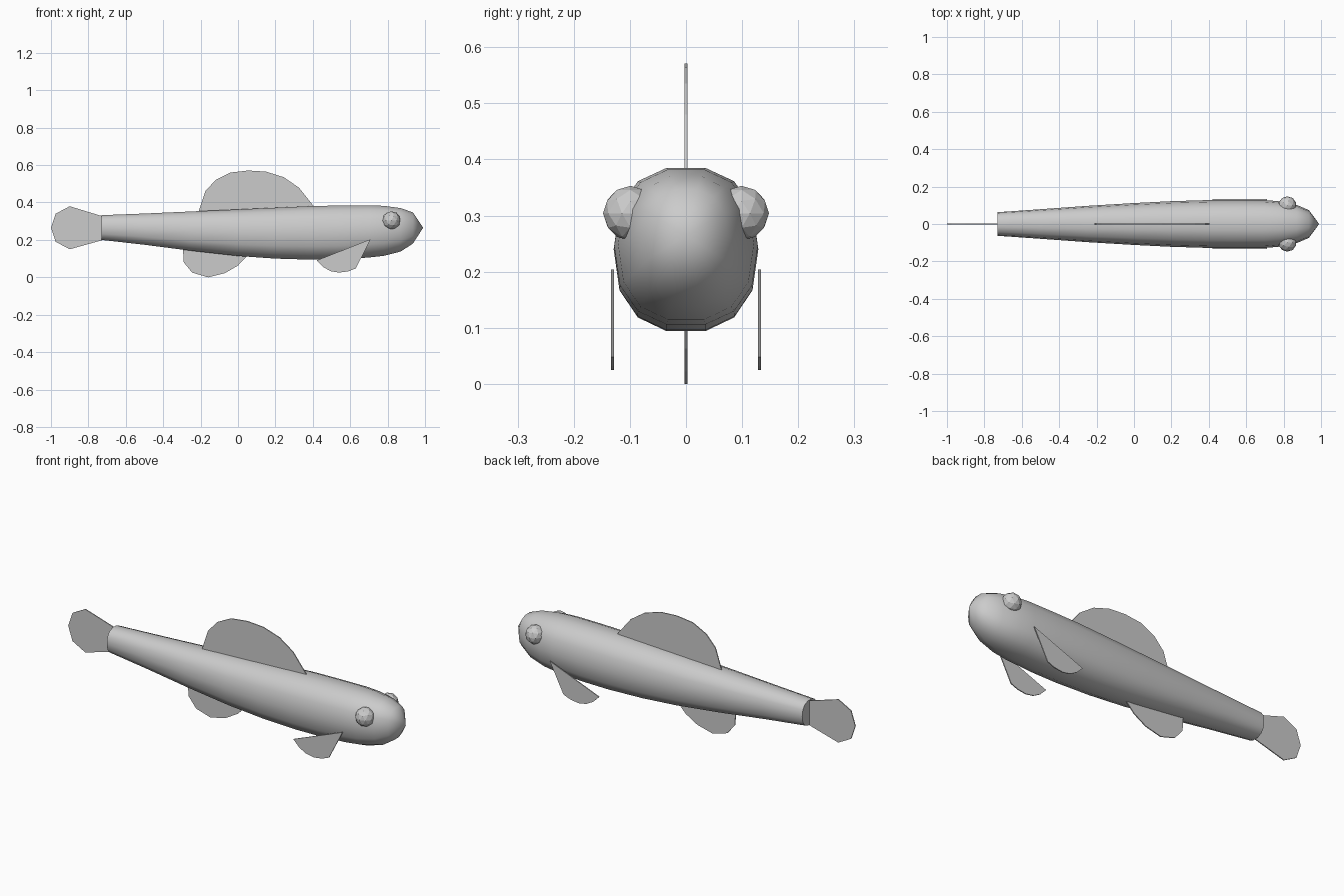
import bpy, bmesh, math

cube = bpy.data.objects.get("Cube")
if cube:
    bpy.data.objects.remove(cube, do_unlink=True)

GREY = (0.6, 0.6, 0.6, 1)
grey = bpy.data.materials.new("plain_grey")
grey.use_nodes = True
grey.diffuse_color = GREY
grey.node_tree.nodes["Principled BSDF"].inputs["Base Color"].default_value = GREY


def finish(name, bm):
    bmesh.ops.recalc_face_normals(bm, faces=bm.faces)
    mesh = bpy.data.meshes.new(name)
    bm.to_mesh(mesh)
    bm.free()
    mesh.materials.append(grey)
    obj = bpy.data.objects.new(name, mesh)
    bpy.context.collection.objects.link(obj)
    return obj


def fin(name, outline, y=0, thickness=0.005):
    """Flat plate from an (x, z) outline."""
    bm = bmesh.new()
    face = bm.faces.new([bm.verts.new((x, y - thickness / 2, z)) for x, z in outline])
    ext = bmesh.ops.extrude_face_region(bm, geom=[face])
    verts = [v for v in ext["geom"] if isinstance(v, bmesh.types.BMVert)]
    bmesh.ops.translate(bm, verts=verts, vec=(0, thickness, 0))
    return finish(name, bm)


# Body: rounded cross-section lofted from tail stem to pointed nose
quarter = [(0.27, 1), (0.67, 0.83), (0.92, 0.5)]
half = quarter + [(1, 0)] + [(y, -z) for y, z in reversed(quarter)]
section = half + [(-y, z) for y, z in reversed(half)]
# x, half width, bottom, top
stations = [(-0.73, 0.063, 0.20, 0.332), (-0.5, 0.079, 0.174, 0.341),
            (-0.25, 0.097, 0.142, 0.352), (0, 0.112, 0.114, 0.363),
            (0.2, 0.122, 0.1, 0.372), (0.4, 0.128, 0.094, 0.381),
            (0.55, 0.129, 0.096, 0.384), (0.7, 0.128, 0.106, 0.385),
            (0.78, 0.121, 0.115, 0.382), (0.87, 0.102, 0.138, 0.37),
            (0.935, 0.074, 0.18, 0.347)]
bm = bmesh.new()
rings = []
for x, w, low, high in stations:
    mid, h = (low + high) / 2, (high - low) / 2
    rings.append([bm.verts.new((x, y * w, mid + z * h)) for y, z in section])
n = len(section)
for a, b in zip(rings, rings[1:]):
    for i in range(n):
        j = (i + 1) % n
        bm.faces.new((a[i], a[j], b[j], b[i]))
bm.faces.new(rings[0])
nose = bm.verts.new((0.99, 0, 0.265))
for i in range(n):
    bm.faces.new((rings[-1][i], rings[-1][(i + 1) % n], nose))
body = finish("body", bm)
bpy.ops.object.select_all(action="DESELECT")
body.select_set(True)
bpy.context.view_layer.objects.active = body
bpy.ops.object.shade_smooth_by_angle(angle=math.radians(60))

# Fins on the centre line
fin("dorsal_fin", [(-0.21, 0.34), (-0.21, 0.354), (-0.175, 0.46), (-0.12, 0.52),
                   (-0.04, 0.56), (0.055, 0.571), (0.15, 0.565), (0.245, 0.535),
                   (0.325, 0.48), (0.405, 0.38), (0.39, 0.36)])
fin("belly_fin", [(-0.295, 0.16), (-0.29, 0.08), (-0.245, 0.025), (-0.16, 0),
                  (-0.07, 0.022), (0, 0.063), (0.05, 0.115)])
fin("tail_fin", [(-0.72, 0.325), (-0.9, 0.38), (-0.975, 0.34), (-1, 0.265),
                 (-0.975, 0.19), (-0.9, 0.15), (-0.72, 0.2)])

# Paired side fins and eyes
for side, s in (("left", 1), ("right", -1)):
    # the nose faces +x, so the fish's own sides lie along y
    tag = "back" if s > 0 else "front"
    fin(tag + "_side_fin", [(0.71, 0.204), (0.63, 0.048), (0.59, 0.032),
                            (0.54, 0.025), (0.495, 0.033), (0.455, 0.055),
                            (0.42, 0.09)], y=s * 0.131)
    bm = bmesh.new()
    bmesh.ops.create_icosphere(bm, subdivisions=2, radius=0.049)
    bmesh.ops.translate(bm, verts=bm.verts, vec=(0.82, s * 0.099, 0.304))
    finish(tag + "_eye", bm)
